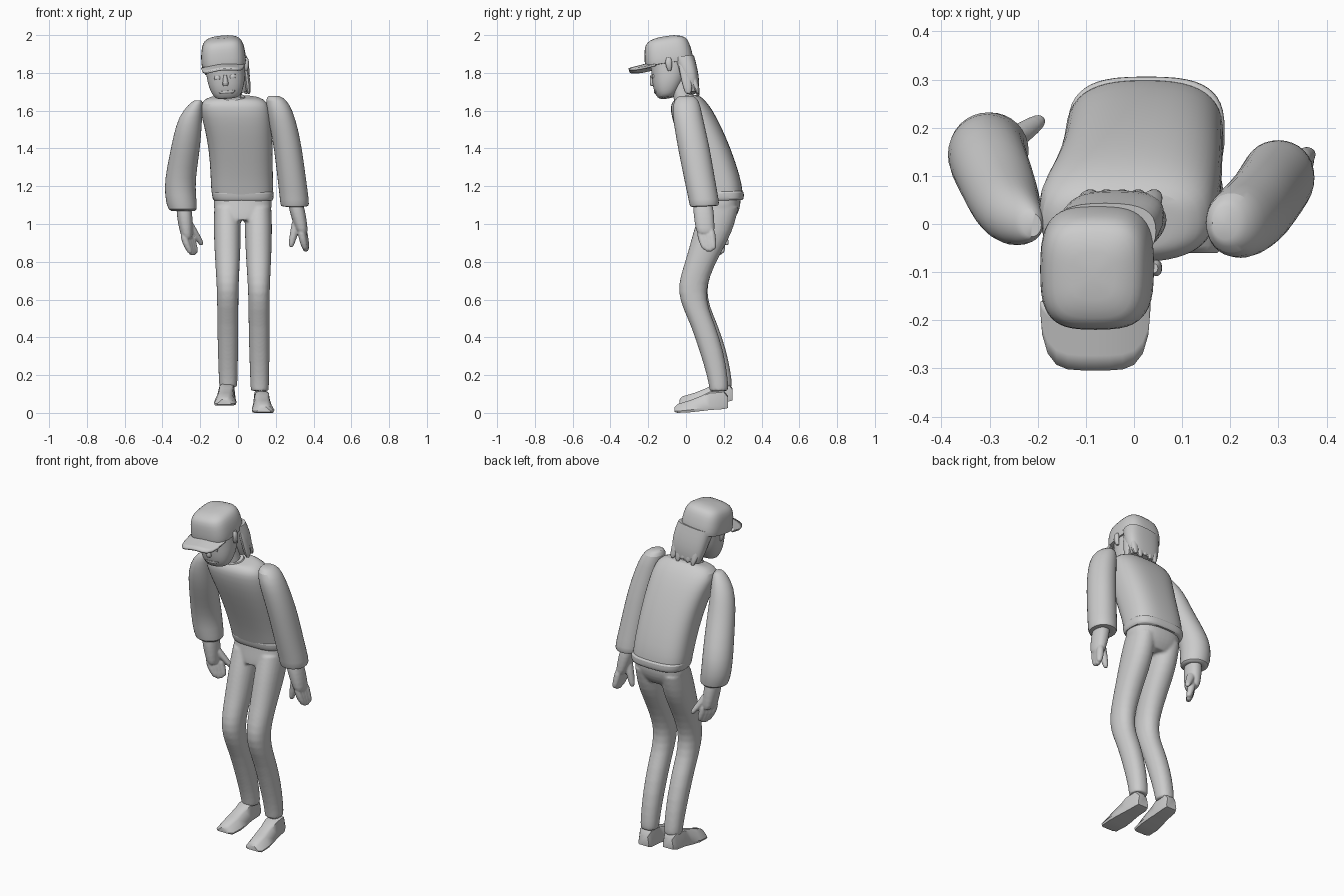
import bpy, bmesh
from math import sin, cos, pi, copysign
from mathutils import Vector


def select(obs):
    bpy.ops.object.select_all(action='DESELECT')
    for ob in obs:
        ob.select_set(True)
    bpy.context.view_layer.objects.active = obs[0]


def finish(name, bm, sub=1, angle=0.75):
    bmesh.ops.recalc_face_normals(bm, faces=bm.faces)
    me = bpy.data.meshes.new(name)
    bm.to_mesh(me)
    bm.free()
    ob = bpy.data.objects.new(name, me)
    bpy.context.collection.objects.link(ob)
    select([ob])
    bpy.ops.object.shade_smooth_by_angle(angle=angle)
    if sub:
        m = ob.modifiers.new("smooth", 'SUBSURF')
        m.levels = m.render_levels = sub
    return ob


def fuse(name, obs, voxel):
    """Merge overlapping parts into one continuous skin."""
    select(obs)
    bpy.ops.object.join()
    obs[0].name = name
    m = obs[0].modifiers.new("skin", 'REMESH')
    m.mode, m.voxel_size, m.use_smooth_shade = 'VOXEL', voxel, True
    obs[0].modifiers.new("relax", 'SMOOTH').iterations = 2


def loft(name, rings, n=16, e=2.2, pitch=0.0, roll=0.0, sub=1, sharp=True):
    """Skin super-ellipse rings (x, y, z, rx, ry[, extra pitch])."""
    bm = bmesh.new()
    crease = bm.edges.layers.float.new('crease_edge')
    loops = []
    for x, y, z, rx, ry, *p in rings:
        t = pitch + (p[0] if p else 0)
        loop = []
        for i in range(n):
            a = 2 * pi * (i + .5) / n
            u = rx * copysign(abs(cos(a)) ** (2 / e), cos(a))
            v = ry * copysign(abs(sin(a)) ** (2 / e), sin(a))
            loop.append(bm.verts.new((x + u * cos(roll), y + v * cos(t),
                                      z + v * sin(t) + u * sin(roll))))
        loops.append(loop)
    for a, b in zip(loops, loops[1:]):
        for i in range(n):
            bm.faces.new((a[i], a[(i + 1) % n], b[(i + 1) % n], b[i]))
    for end in (loops[0], loops[-1]):
        for ed in bm.faces.new(end).edges:
            ed[crease] = float(sharp)
    return finish(name, bm, sub)


def tube(name, pts, radii, n=8):
    return loft(name, [(*p, r, r) for p, r in zip(pts, radii)], n=n, e=2, sharp=False)


# shirt: leaning torso, hem band and collar
loft("shirt_body", [
    (.025, .190, 1.135, .160, .112), (.022, .182, 1.18, .166, .118),
    (.02, .165, 1.25, .165, .123), (.015, .11, 1.4, .17, .128),
    (.0, .06, 1.52, .18, .125), (-.015, .03, 1.6, .187, .113),
    (-.02, .012, 1.645, .177, .092, .1), (-.02, .003, 1.672, .135, .064, .2),
    (-.025, -.002, 1.672, .07, .05, .2)], n=24, e=2.7)
loft("shirt_hem", [(.027, .192, 1.125, .155, .108, .02), (.027, .192, 1.132, .162, .115, .02),
                   (.025, .188, 1.168, .166, .12, .02), (.025, .187, 1.172, .16, .112, .02)],
     n=24, e=3)
loft("collar", [(-.03, -.006, 1.64, .075, .06, .25), (-.03, -.01, 1.664, .074, .058, .25),
                (-.03, -.012, 1.677, .066, .052, .25)])

# sleeves with square cuffs
loft("right_sleeve", [
    (.19, .002, 1.678, .028, .035), (.2, .002, 1.662, .055, .066),
    (.221, .003, 1.6, .071, .08), (.245, .022, 1.5, .075, .083),
    (.265, .042, 1.4, .075, .086), (.287, .075, 1.22, .077, .083),
    (.3, .096, 1.12, .078, .081), (.3, .097, 1.09, .077, .08, .05),
    (.3, .097, 1.095, .05, .05, .05)], e=2.1)
loft("left_sleeve", [
    (-.212, -.002, 1.654, .02, .025), (-.222, .002, 1.637, .038, .044),
    (-.252, .018, 1.57, .063, .067), (-.268, .045, 1.47, .075, .076),
    (-.285, .09, 1.36, .08, .082), (-.306, .138, 1.24, .083, .088),
    (-.306, .152, 1.15, .084, .084), (-.291, .153, 1.065, .081, .08),
    (-.291, .153, 1.071, .05, .05)], e=2)


# hands: palm, four curled fingers and a thumb
def hand(side, wrist, knuckle, tip, spread, thumb):
    w, k, t, s = map(Vector, (wrist, knuckle, tip, spread))
    mid = (w + k) / 2
    parts = [loft("palm", [(*w, .04, .05), (*(w + (mid - w) * .5), .042, .055),
                           (*mid, .042, .056), (*k, .034, .052),
                           (*(k + (t - k) * .15), .024, .042)], n=12, e=2.3)]
    for i in range(4):
        o = s * (i - 1.5)
        end = t + o * .8 + Vector((0, 0, .01 * abs(i - 1.5)))
        parts.append(tube("finger", [k + o + Vector((0, 0, .02)), (k + t) / 2 + o, end,
                                     end - Vector((0, 0, .012))], [.024, .022, .018, .009]))
    th = Vector(thumb)
    parts.append(tube("thumb", [mid + Vector((0, 0, .02)), mid * .4 + th * .6, th,
                                th - Vector((0, 0, .015))], [.03, .025, .018, .008]))
    fuse(side + "_hand", parts, .005)


hand("right", (.302, .088, 1.12), (.338, .102, .965), (.359, .122, .86),
     (.004, .019, 0), (.282, .1, .89))
hand("left", (-.288, .15, 1.1), (-.272, .162, .94), (-.24, .17, .84),
     (.012, .016, 0), (-.195, .215, .9))


# trousers: hips and two bent legs
def leg(xs, shift, drop):
    prof = [(1.09, .18, .07, .1), (1.0, .155, .074, .105), (.92, .127, .072, .1),
            (.82, .085, .068, .085), (.72, .046, .062, .079), (.64, .031, .058, .075),
            (.55, .053, .057, .068), (.47, .09, .057, .066), (.32, .139, .055, .064),
            (.2, .166, .051, .055), (.14, .174, .05, .052), (.122, .173, .046, .048)]
    ts = [(1.09 - p[0]) / .97 for p in prof]
    return loft("leg", [(xs[0] + (xs[1] - xs[0]) * t, y + shift * t * t, z + drop * t, rx, ry)
                        for t, (z, y, rx, ry) in zip(ts, prof)], e=2.2)


hips = loft("hips", [(.025, .187, 1.16, .15, .102), (.025, .185, 1.1, .158, .107),
                     (.025, .172, 1.05, .148, .102), (.025, .16, 1.02, .11, .09)], n=20, e=2.5)
fuse("trousers", [hips, leg((.107, .115), 0, -.005), leg((-.057, -.052), .02, .015)], .008)


# shoes: wedge sections from toe to heel (y, sole z, top z, sole half width, top half width)
def shoe(side, cx, top_x, dy, dz):
    sections = [(-.06, .005, .03, .036, .022), (-.045, .0, .047, .054, .03),
                (.02, .003, .066, .06, .036), (.085, .01, .092, .054, .034),
                (.125, .015, .112, .047, .036), (.2, .02, .118, .043, .036),
                (.222, .026, .09, .034, .026)]
    bm = bmesh.new()
    rows = []
    for y, z0, z1, w0, w1 in sections:
        tx = cx + (top_x - cx) * (y + .06) / .28
        zs = z0 + (z1 - z0) * .2
        pts = [(-w0 * .92, z0), (-w0, zs), (-w1, z1 - .008), (-w1 * .6, z1)]
        pts += [(-x, z) for x, z in reversed(pts)]
        rows.append([bm.verts.new((tx + x, y + dy, z + dz)) for x, z in pts])
    for a, b in zip(rows, rows[1:]):
        for i in range(8):
            bm.faces.new((a[i], a[(i + 1) % 8], b[(i + 1) % 8], b[i]))
    bm.faces.new(rows[0])
    bm.faces.new(rows[-1])
    finish(side + "_shoe", bm, sub=0, angle=.7)
    tube(side + "_ankle", [(top_x, .165 + dy * .9, z + dz) for z in (.17, .09)],
         [.038, .036], n=12)


shoe("right", .137, .122, 0, 0)
shoe("left", -.073, -.055, .025, .04)

# head: neck, face and features, all tipped forward and sideways
TILT = dict(pitch=.15, roll=.09)
loft("neck", [(-.03, -.01, 1.64, .055, .05), (-.04, -.025, 1.71, .052, .052),
              (-.05, -.04, 1.78, .055, .055)])
loft("face", [(-.055, -.1, 1.668, .05, .032), (-.056, -.1, 1.674, .068, .05),
              (-.058, -.098, 1.70, .084, .068), (-.062, -.09, 1.75, .1, .09),
              (-.067, -.084, 1.81, .104, .1), (-.073, -.085, 1.88, .107, .108)],
     n=20, e=2.3, **TILT)
loft("nose", [(-.066, -.175, 1.732, .014, .012), (-.066, -.178, 1.742, .019, .018),
              (-.068, -.178, 1.79, .009, .012)], n=8, **TILT)
loft("mouth", [(-.058, -.155, 1.69, .032, .009), (-.058, -.159, 1.697, .046, .012),
               (-.059, -.161, 1.706, .044, .009)], n=12, **TILT)
for side, s, ex in (("right", 1, .047), ("left", -1, -.172)):
    loft(side + "_eye", [(-.069 + s * .04, -.173, z + s * .004, rx, ry) for z, rx, ry in
                         ((1.768, .016, .008), (1.778, .02, .012), (1.788, .016, .008))],
         n=8, **TILT)
    loft(side + "_ear", [(ex - .006 * s, -.087, 1.80 + s * .01, .008, .008),
                         (ex, -.09, 1.82 + s * .01, .012, .017),
                         (ex, -.092, 1.855 + s * .01, .013, .02),
                         (ex - .005, -.092, 1.872 + s * .01, .008, .01)], n=10)

# hair: back mass with a few hanging locks
loft("hair", [(-.033, .037, 1.695, .082, .032), (-.035, .028, 1.74, .1, .045),
              (-.042, .012, 1.81, .108, .052), (-.06, -.015, 1.88, .108, .06)], e=2.8, **TILT)
for i in range(5):
    x = -.1 + i * .033
    loft(f"hair_lock_{i + 1}", [
        (x + .012, .066, 1.675 + .012 * (i % 3), .008, .007),
        (x + .008, .058, 1.71, .024, .016), (x, .036, 1.78, .026, .024),
        (x - .006, .008, 1.85, .022, .024)], n=8, sharp=False)
loft("side_lock", [(.058, .012, 1.685, .008, .014), (.054, .01, 1.72, .017, .028),
                   (.046, -.002, 1.79, .016, .032), (.034, -.02, 1.87, .014, .03)],
     n=8, sharp=False)

# cap: boxy crown and arched brim
loft("cap_crown", [
    (-.075, -.088, 1.845, .117, .127), (-.076, -.09, 1.865, .12, .131),
    (-.08, -.098, 1.92, .117, .125), (-.083, -.104, 1.96, .106, .115),
    (-.085, -.107, 1.98, .086, .094), (-.085, -.108, 1.99, .045, .05)],
    n=24, e=3.2, **TILT)
bm = bmesh.new()
grid = []
for i in range(13):
    u = -sin(pi / 2 * (1 - i / 6))
    x = -.08 + .112 * u
    reach = .125 * (1 - abs(u) ** 5) ** .5 + .02 * u * u
    ys = [-.16 - .02 * (1 - u * u) - reach * j / 4 * .98 for j in range(5)]
    grid.append([bm.verts.new((x, y, 1.848 + (y + .19) * .26 + .09 * (x + .08) - .024 * u * u))
                 for y in ys])
for a, b in zip(grid, grid[1:]):
    for j in range(4):
        bm.faces.new((a[j], b[j], b[j + 1], a[j + 1]))
thick = finish("cap_brim", bm, sub=0).modifiers.new("thickness", 'SOLIDIFY')
thick.thickness, thick.offset = .012, 0
